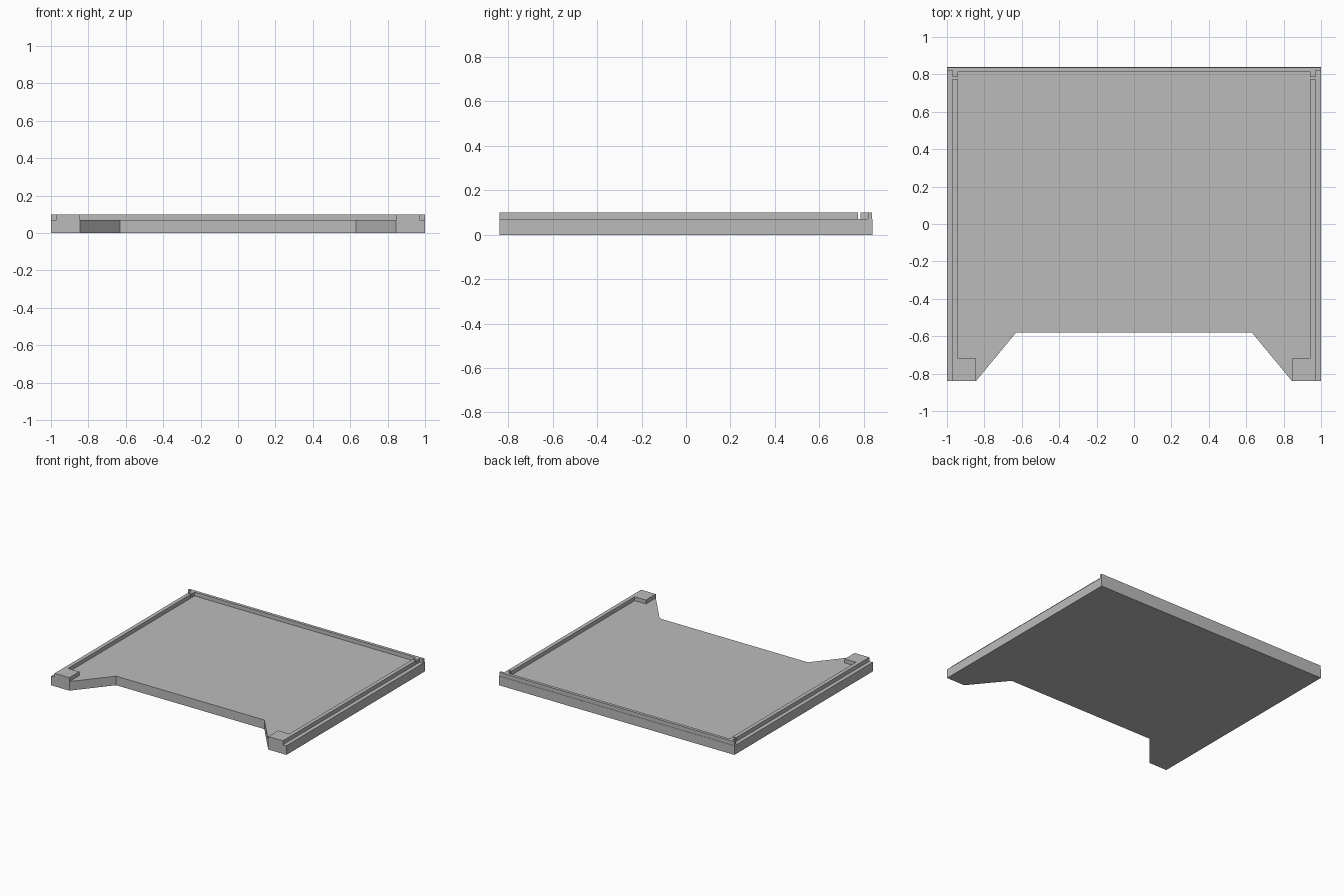
import bpy
import bmesh

if "Cube" in bpy.data.objects:
    bpy.data.objects.remove(bpy.data.objects["Cube"], do_unlink=True)

FLOOR, TOP = 0.07, 0.10
FRONT, BACK = -0.84, 0.84

grey = bpy.data.materials.new("plain grey")
grey.use_nodes = True
colour = (0.5, 0.5, 0.5, 1)
grey.diffuse_color = colour
grey.node_tree.nodes["Principled BSDF"].inputs["Base Color"].default_value = colour


def extrude_outline(name, outline, low, high):
    """Raise a flat outline into a solid slab."""
    bm = bmesh.new()
    base = bm.faces.new([bm.verts.new((x, y, low)) for x, y in outline])
    raised = bmesh.ops.extrude_face_region(bm, geom=[base])["geom"]
    for v in raised:
        if isinstance(v, bmesh.types.BMVert):
            v.co.z = high
    bmesh.ops.recalc_face_normals(bm, faces=bm.faces)
    mesh = bpy.data.meshes.new(name)
    bm.to_mesh(mesh)
    bm.free()
    mesh.materials.append(grey)
    obj = bpy.data.objects.new(name, mesh)
    bpy.context.collection.objects.link(obj)
    return obj


def mirrored(half):
    """Complete a right-to-left symmetric outline."""
    return half + [(-x, y) for x, y in reversed(half)]


# Base tray with the angled cut-out along the front
extrude_outline("base_panel", mirrored(
    [(0.63, -0.58), (0.845, FRONT), (1, FRONT), (1, BACK)]), 0, FLOOR)

# Back rim with a short return leg at each end
extrude_outline("back_rim", mirrored(
    [(1, BACK - 0.002), (1, 0.82), (0.97, 0.82), (0.97, 0.785),
     (0.94, 0.785), (0.94, 0.815)]), FLOOR, TOP)

# Side rims, set in from the edge, each ending in a front corner pad
for side, sign in (("left", 1), ("right", -1)):
    profile = [(0.97, FRONT), (0.97, 0.775), (0.94, 0.775),
               (0.94, -0.72), (0.845, -0.72), (0.845, FRONT)]
    extrude_outline(side + "_side_rim",
                    [(sign * x, y) for x, y in profile], FLOOR, TOP)
